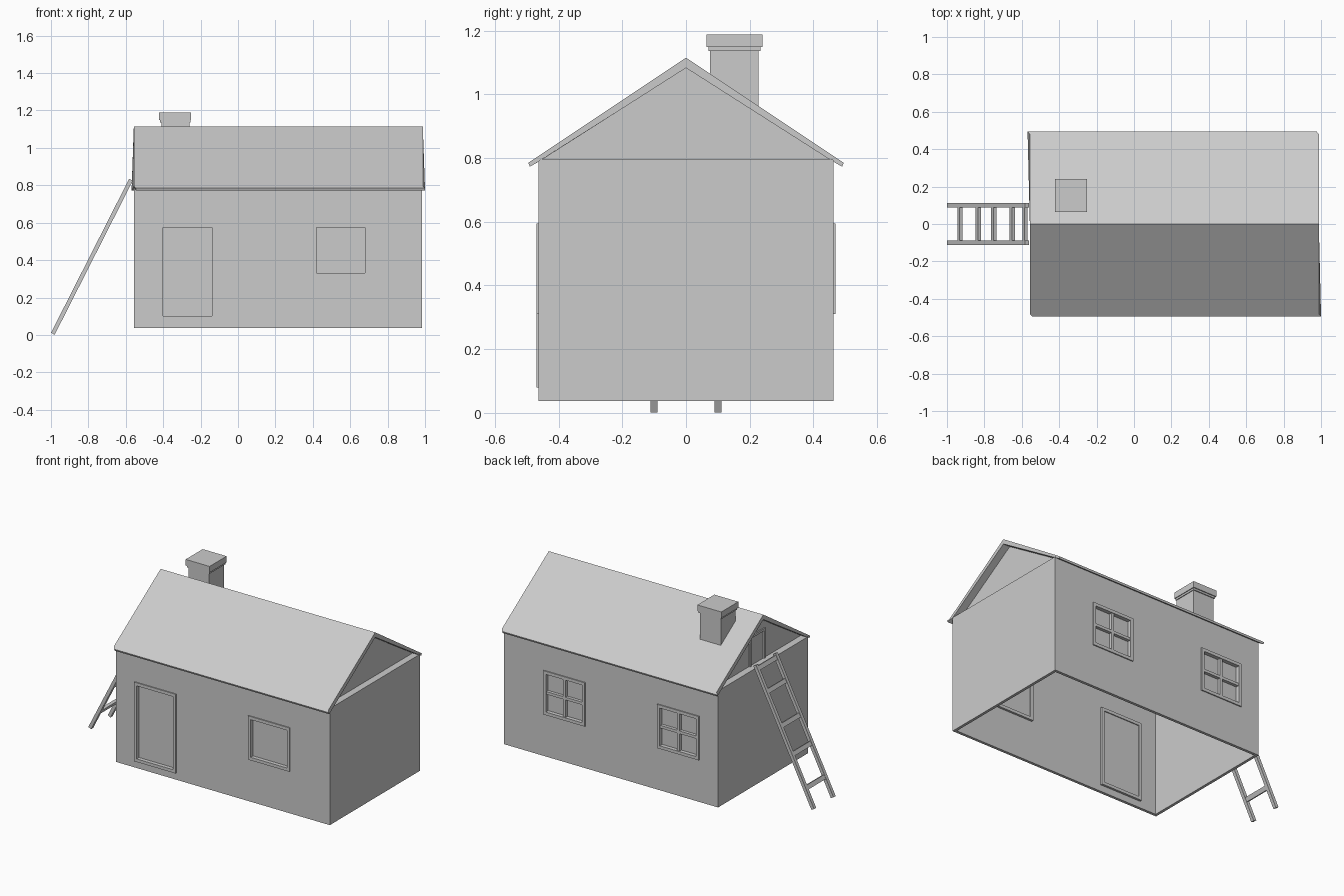
import bpy
import bmesh
from math import atan2, hypot
from mathutils import Matrix, Vector

if "Cube" in bpy.data.objects:
    bpy.data.objects.remove(bpy.data.objects["Cube"])

# One plain grey covers the whole cottage
grey = bpy.data.materials.new("plain_grey")
grey.use_nodes = True
colour = (0.6, 0.6, 0.6, 1)
grey.diffuse_color = colour
grey.node_tree.nodes["Principled BSDF"].inputs["Base Color"].default_value = colour


def finish(name, bm):
    bmesh.ops.recalc_face_normals(bm, faces=bm.faces)
    mesh = bpy.data.meshes.new(name)
    bm.to_mesh(mesh)
    bm.free()
    mesh.materials.append(grey)
    obj = bpy.data.objects.new(name, mesh)
    bpy.context.collection.objects.link(obj)
    return obj


def add_box(bm, xs, ys, zs):
    size = Vector((xs[1] - xs[0], ys[1] - ys[0], zs[1] - zs[0], 1))
    mid = Vector((sum(xs), sum(ys), sum(zs))) / 2
    bmesh.ops.create_cube(bm, size=1, matrix=Matrix.Translation(mid) @ Matrix.Diagonal(size))


def boxes(name, *parts):
    bm = bmesh.new()
    for part in parts:
        add_box(bm, *part)
    return finish(name, bm)


def extrude_x(name, profile, x0, x1, skew=None):
    """Extrude a closed (y, z) profile along x."""
    bm = bmesh.new()
    face = bm.faces.new([bm.verts.new((x0, y, z)) for y, z in profile])
    new = bmesh.ops.extrude_face_region(bm, geom=[face], use_keep_orig=True)["geom"]
    for v in new:
        if isinstance(v, bmesh.types.BMVert):
            v.co.x = x1
    for v in bm.verts:
        if skew:
            v.co.x += skew(v.co.y)
    return finish(name, bm)


# Main dimensions
X0, X1, W = -0.555, 0.985, 0.463
BASE, TOP, T = 0.037, 0.795, 0.018
LEFT, RIGHT = (-0.40, -0.14), (0.42, 0.68)
DOOR_Z, WIN_Z = (0.10, 0.575), (0.33, 0.575)


# Long walls: a grid with the opening cells left out, then thickened
def long_wall(name, side, openings):
    bm = bmesh.new()
    xs = [X0, *LEFT, *RIGHT, X1]
    zs = [BASE, DOOR_Z[0], WIN_Z[0], WIN_Z[1], TOP]
    grid = [[bm.verts.new((x, side * W, z)) for z in zs] for x in xs]
    for i in range(len(xs) - 1):
        for k in range(len(zs) - 1):
            if (i, k) not in openings:
                bm.faces.new((grid[i][k], grid[i + 1][k], grid[i + 1][k + 1], grid[i][k + 1]))
    for f in bm.faces[:]:
        f.normal_update()
        if f.normal.y * side < 0:
            f.normal_flip()
    # inner skin and rims
    geom = bmesh.ops.extrude_face_region(bm, geom=bm.faces[:], use_keep_orig=True)["geom"]
    for v in geom:
        if isinstance(v, bmesh.types.BMVert):
            v.co.y -= side * T
    finish(name, bm)


long_wall("front_wall", -1, {(1, 1), (1, 2), (3, 2)})
long_wall("back_wall", 1, {(1, 2), (3, 2)})
boxes("end_walls", ((X0, X0 + T), (-W, W), (BASE, TOP)), ((X1 - T, X1), (-W, W), (BASE, TOP)))
boxes("ceiling", ((X0, X1), (-W, W), (TOP - T, TOP)))


# Door and windows: frame, sunken panel and optional glazing bars
def opening(name, side, xs, zs, bars=False):
    f = 0.02
    ys = sorted((side * (W + 0.007), side * (W - 0.032)))
    boxes(name + "_frame",
          ((xs[0] - f, xs[0]), ys, (zs[0] - f, zs[1] + f)),
          ((xs[1], xs[1] + f), ys, (zs[0] - f, zs[1] + f)),
          (xs, ys, (zs[0] - f, zs[0])),
          (xs, ys, (zs[1], zs[1] + f)))
    boxes(name + "_panel", (xs, sorted((side * (W - 0.018), side * (W - 0.026))), zs))
    if bars:
        mx, mz, h = sum(xs) / 2, sum(zs) / 2, 0.009
        ys = sorted((side * (W + 0.002), side * (W - 0.03)))
        boxes(name + "_bars", ((mx - h, mx + h), ys, zs), (xs, ys, (mz - h, mz + h)))


opening("door", -1, LEFT, DOOR_Z)
opening("front_window", -1, RIGHT, WIN_Z)
opening("back_window_right", 1, LEFT, WIN_Z, True)
opening("back_window_left", 1, RIGHT, WIN_Z, True)

# Roof slab with small eave lips that skew slightly at the ends
half = [(0.48, 0.795), (0.495, 0.785), (0.49, 0.773), (0.455, 0.793)]
profile = [(0, 1.115)] + half + [(0, 1.083)] + [(-y, z) for y, z in reversed(half)]
extrude_x("roof", profile, X0 - 0.002, X1 + 0.003,
          lambda y: -0.012 * y / abs(y) if abs(y) > 0.485 else 0)

# Recessed gables and the loft hatch
INSET = 0.045
triangle = [(-W + 0.005, TOP), (W - 0.005, TOP), (0, 1.09)]
extrude_x("right_gable", triangle, X0 + INSET, X0 + INSET + T)
extrude_x("left_gable", triangle, X1 - INSET - T, X1 - INSET)
hx = (X0 + INSET - 0.008, X0 + INSET + 0.01)
boxes("loft_hatch_frame",
      (hx, (-0.08, -0.065), (TOP, 0.99)),
      (hx, (0.065, 0.08), (TOP, 0.99)),
      (hx, (-0.065, 0.065), (0.975, 0.99)))

# Chimney with a flared cap
boxes("chimney_stack", ((-0.41, -0.26), (0.075, 0.228), (0.9, 1.15)))
boxes("chimney_cap", ((-0.422, -0.25), (0.065, 0.24), (1.148, 1.188)))
boxes("chimney_collar", ((-0.416, -0.255), (0.07, 0.234), (1.136, 1.15)))

# Ladder: built along its own length, then leaned against the house
foot, head = Vector((-0.99, 0, 0.006)), Vector((-0.572, 0, 0.83))
run = head - foot
length = hypot(run.x, run.z)
lean = Matrix.Translation(foot) @ Matrix.Rotation(atan2(run.x, run.z), 4, 'Y')
rails = boxes("ladder_rails", *[((-0.011, 0.011), (s * 0.1 - 0.011, s * 0.1 + 0.011), (0, length))
                                for s in (-1, 1)])
rails.data.transform(lean)
for i, x in enumerate((-0.93, -0.832, -0.75, -0.65, -0.583)):
    at = (x - foot.x) / run.x * length
    rung = boxes(f"ladder_rung_{i + 1}", ((-0.009, 0.009), (-0.092, 0.092), (-0.014, 0.014)))
    rung.data.transform(lean @ Matrix.Translation((0, 0, at)))
